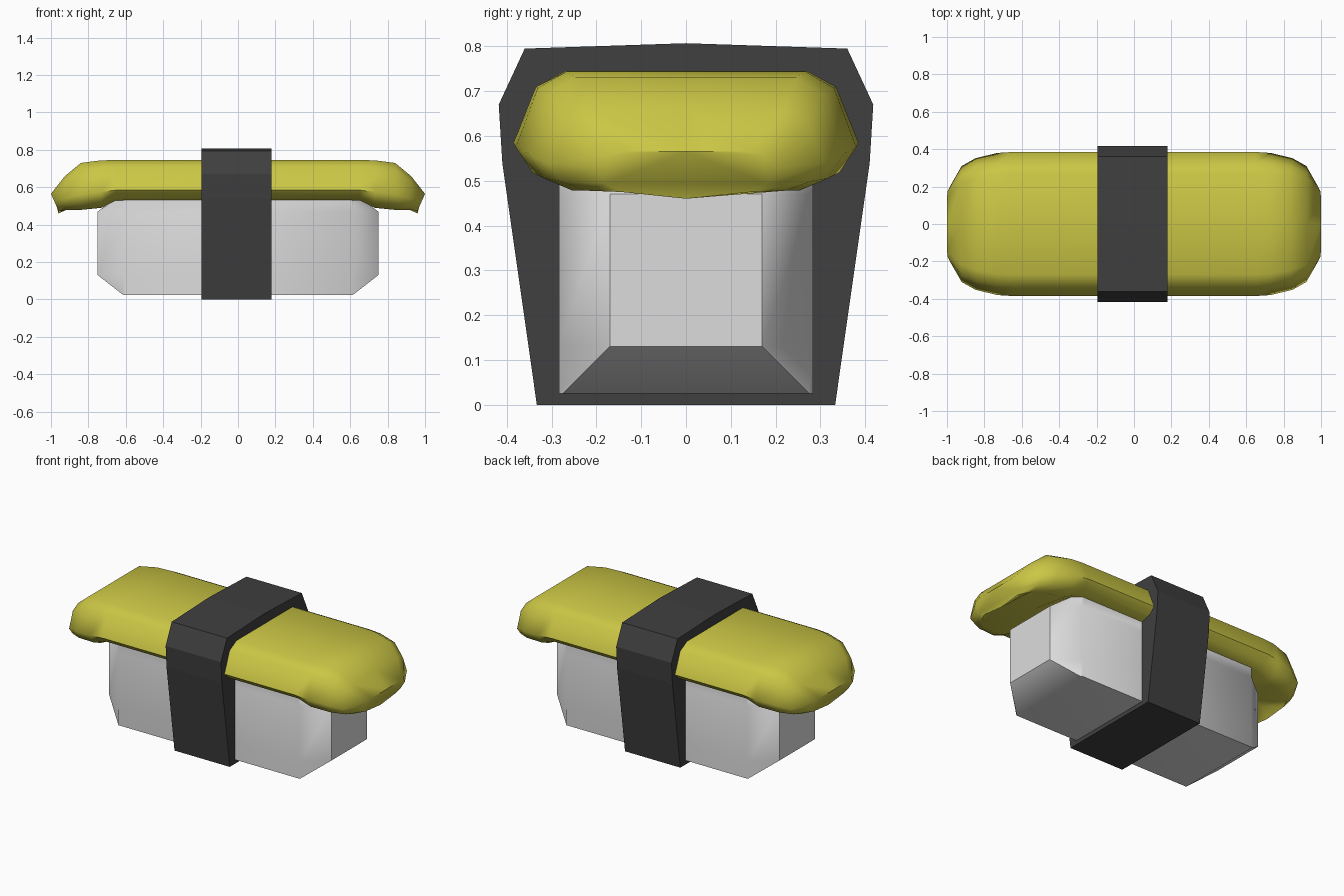
import bpy
import bmesh
import math

if "Cube" in bpy.data.objects:
    bpy.data.objects.remove(bpy.data.objects["Cube"])


def material(name, colour):
    mat = bpy.data.materials.new(name)
    mat.use_nodes = True
    mat.diffuse_color = (*colour, 1)
    mat.node_tree.nodes["Principled BSDF"].inputs["Base Color"].default_value = (*colour, 1)
    return mat


def loft(name, rings, mat, smooth_angle=None):
    """Skin a list of equal-length closed rings and cap both ends."""
    bm = bmesh.new()
    rows = [[bm.verts.new(p) for p in ring] for ring in rings]
    for a, b in zip(rows, rows[1:]):
        for i in range(len(a)):
            j = (i + 1) % len(a)
            bm.faces.new((a[i], a[j], b[j], b[i]))
    bm.faces.new(rows[0])
    bm.faces.new(rows[-1])
    bmesh.ops.recalc_face_normals(bm, faces=bm.faces)
    mesh = bpy.data.meshes.new(name)
    bm.to_mesh(mesh)
    bm.free()
    mesh.materials.append(mat)
    obj = bpy.data.objects.new(name, mesh)
    bpy.context.collection.objects.link(obj)
    if smooth_angle:
        bpy.ops.object.select_all(action="DESELECT")
        obj.select_set(True)
        bpy.context.view_layer.objects.active = obj
        bpy.ops.object.shade_smooth_by_angle(angle=math.radians(smooth_angle))
    return obj


def mirrored(half):
    """Close a top-to-bottom half profile whose ends lie on the centre line."""
    return half + [(-y, z) for y, z in reversed(half[1:-1])]


rice_white = material("rice white", (0.72, 0.72, 0.72))
egg_yellow = material("egg yellow", (0.60, 0.57, 0.06))
seaweed_black = material("seaweed black", (0.05, 0.05, 0.05))


# Rice block: chamfered plan, pinched in at the ends of its top and bottom
def rice_ring(z, end, inner):
    quarter = [(end, inner), (0.61, 0.283)]
    ring = quarter + [(-x, y) for x, y in reversed(quarter)]
    ring += [(-x, -y) for x, y in ring]
    return [(x, y, z) for x, y in ring]


loft("rice_block", [rice_ring(0.025, 0.615, 0.275), rice_ring(0.13, 0.75, 0.17),
                    rice_ring(0.47, 0.75, 0.17), rice_ring(0.56, 0.63, 0.2)],
     rice_white, 50)


# Egg slab: sections of (top x, rim x, half width, top, widest, rim, underside)
sections = [(0.65, 0.65, 0.385, 0.745, 0.585, 0.53, 0.53),
            (0.73, 0.73, 0.38, 0.744, 0.575, 0.49, 0.53),
            (0.84, 0.85, 0.352, 0.73, 0.56, 0.478, 0.55),
            (0.925, 0.92, 0.31, 0.66, 0.54, 0.478, 0.53),
            (1.0, 0.96, 0.2, 0.565, 0.53, 0.475, 0.46)]


def egg_ring(side, top_x, rim_x, w, top, wide, rim, under):
    half = [(0, top), (w * 0.7, top), (w * 0.87, top - (top - wide) * 0.22),
            (w, wide), (w * 0.9, (wide + rim * 2) / 3), (w * 0.72, rim), (0, under)]
    return [(side * (rim_x + (top_x - rim_x) * max(0, min(1, (z - rim) / (top - rim)))), y, z)
            for y, z in mirrored(half)]


loft("egg_slab", [egg_ring(-1, *s) for s in reversed(sections)]
     + [egg_ring(1, *s) for s in sections], egg_yellow, 60)

# Seaweed band wrapped round the middle
band = mirrored([(0, 0.807), (0.36, 0.795), (0.418, 0.67), (0.41, 0.54), (0.333, 0), (0, 0)])
loft("seaweed_band", [[(x, y, z) for y, z in band] for x in (-0.195, 0.178)], seaweed_black)
